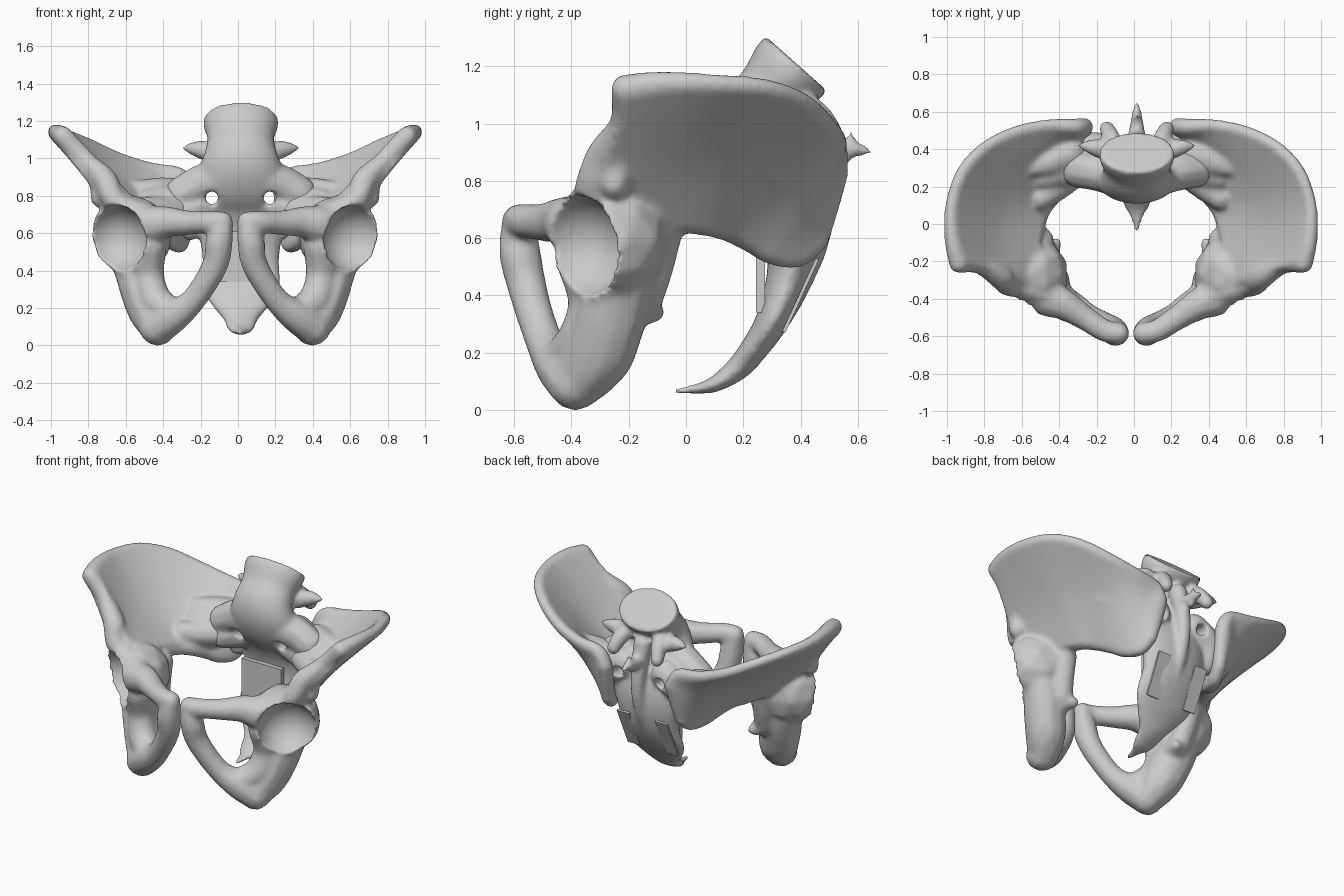
import bpy, bmesh, math
from mathutils import Vector, Matrix

if "Cube" in bpy.data.objects:
    bpy.data.objects.remove(bpy.data.objects["Cube"], do_unlink=True)

bone = bpy.data.materials.new("bone_grey")
bone.use_nodes = True
bone.diffuse_color = (0.6, 0.6, 0.6, 1)
for node in bone.node_tree.nodes:
    if node.type == 'BSDF_PRINCIPLED':
        node.inputs["Base Color"].default_value = (0.6, 0.6, 0.6, 1)
        node.inputs["Roughness"].default_value = 0.7


def spline(points, t):
    """Smooth curve through points of any dimension, t from 0 to 1."""
    pts = [Vector(p) for p in points]
    last = len(pts) - 1
    i = min(int(t * last), last - 1)
    f = t * last - i
    a, b, c, d = (pts[max(0, min(last, i + k))] for k in (-1, 0, 1, 2))
    return b + (c - a) * (f / 2) + (a * 2 - b * 5 + c * 4 - d) * (f * f / 2) \
        + (b * 3 - a - c * 3 + d) * (f ** 3 / 2)


def chain(bm, points, sides=(1,)):
    """Rounded rod along (x, y, z, radius) points."""
    steps = 8 * (len(points) - 1)
    for side in sides:
        for k in range(steps + 1):
            x, y, z, r = spline(points, k / steps)
            bmesh.ops.create_icosphere(bm, subdivisions=2, radius=r,
                                       matrix=Matrix.Translation((x * side, y, z)))


def loft(bm, path, steps=64, sides=32):
    """Solid of oval rings along (y, z, half width, half depth) points."""
    rings = []
    for k in range(steps + 1):
        t = k / steps
        y, z, w, d = spline(path, t)
        along = spline(path, min(1, t + 0.02)) - spline(path, max(0, t - 0.02))
        n = Vector((-along[1], along[0])).normalized()
        ring = []
        for s in range(sides):
            a = math.tau * s / sides
            off = n * d * math.sin(a)
            ring.append(bm.verts.new((w * math.cos(a), y + off.x, z + off.y)))
        rings.append(ring)
    for r0, r1 in zip(rings, rings[1:]):
        for s in range(sides):
            e = (s + 1) % sides
            bm.faces.new((r0[s], r0[e], r1[e], r1[s]))
    bm.faces.new(rings[0])
    bm.faces.new(rings[-1])


def blade(bm, rows, nu=40, nv=26):
    """Curved plate through rows of (x, y, z, half thickness) points."""
    def at(u, v):
        u, v = max(0, min(1, u)), max(0, min(1, v))
        return spline([spline(row, u) for row in rows], v)
    front, back = [], []
    for j in range(nv + 1):
        top, under = [], []
        for i in range(nu + 1):
            u, v, e = i / nu, j / nv, 0.01
            p = at(u, v)
            du = (at(u + e, v) - at(u - e, v)).to_3d()
            dv = (at(u, v + e) - at(u, v - e)).to_3d()
            n = du.cross(dv).normalized() * p[3]
            top.append(bm.verts.new(p.to_3d() + n))
            under.append(bm.verts.new(p.to_3d() - n))
        front.append(top)
        back.append(under)
    for g in (front, back):
        for j in range(nv):
            for i in range(nu):
                bm.faces.new((g[j][i], g[j][i + 1], g[j + 1][i + 1], g[j + 1][i]))
    border = [(0, i) for i in range(nu)] + [(j, nu) for j in range(nv)]
    border += [(nv, i) for i in range(nu, 0, -1)] + [(j, 0) for j in range(nv, 0, -1)]
    for (j, i), (m, n) in zip(border, border[1:] + border[:1]):
        bm.faces.new((front[j][i], front[m][n], back[m][n], back[j][i]))


def to_object(bm, name):
    bmesh.ops.recalc_face_normals(bm, faces=bm.faces)
    mesh = bpy.data.meshes.new(name)
    bm.to_mesh(mesh)
    bm.free()
    mesh.materials.append(bone)
    obj = bpy.data.objects.new(name, mesh)
    bpy.context.scene.collection.objects.link(obj)
    return obj


def fuse(obj, cutter, smooth, mirror=False):
    """Melt overlapping solids into one skin, cut it, soften it, bake it."""
    cutter.hide_render = True

    def remesh():
        mod = obj.modifiers.new("Fuse", 'REMESH')
        mod.mode = 'VOXEL'
        mod.voxel_size = 0.012
        mod.use_smooth_shade = True
    remesh()
    cut = obj.modifiers.new("Cut", 'BOOLEAN')
    cut.operation = 'DIFFERENCE'
    cut.solver = 'EXACT'
    cut.object = cutter
    remesh()
    soft = obj.modifiers.new("Soften", 'SMOOTH')
    soft.factor = 0.5
    soft.iterations = smooth
    if mirror:
        obj.modifiers.new("Other side", 'MIRROR').use_mirror_merge = False
    bpy.context.view_layer.update()
    baked = bpy.data.meshes.new_from_object(
        obj.evaluated_get(bpy.context.evaluated_depsgraph_get()))
    obj.modifiers.clear()
    obj.data = baked
    baked.materials.clear()
    baked.materials.append(bone)
    for poly in baked.polygons:
        poly.use_smooth = True
        poly.material_index = 0
    bpy.data.objects.remove(cutter, do_unlink=True)


# Hip bone: flared blade from crest to brim, front to back
crest = [(.92, -.21, 1.12, .055), (.955, -.08, 1.14, .045), (.96, .1, 1.14, .036),
         (.9, .28, 1.125, .034), (.78, .41, 1.075, .034), (.62, .49, 1, .035),
         (.45, .525, .945, .037), (.3, .52, .91, .045), (.25, .52, .83, .05)]
middle = [(.73, -.28, .9, .065), (.735, -.15, .89, .045), (.72, 0, .88, .03),
          (.685, .14, .875, .026), (.61, .26, .865, .028), (.51, .36, .84, .04),
          (.41, .42, .8, .055), (.32, .46, .76, .055), (.26, .49, .72, .05)]
brim = [(.6, -.32, .72, .09), (.55, -.2, .69, .08), (.515, -.05, .67, .065),
        (.48, .07, .655, .055), (.42, .15, .635, .05), (.37, .23, .59, .045),
        (.33, .3, .55, .045), (.29, .39, .535, .04), (.27, .46, .59, .04)]
hip = bmesh.new()
blade(hip, [crest, middle, brim])
chain(hip, crest)
chain(hip, [p[:3] + (min(p[3], .05),) for p in brim])
chain(hip, [crest[-1], middle[-1], brim[-1]])
# Thick inner mass carrying the joint with the sacrum
chain(hip, [(.53, .3, .83, .05), (.42, .34, .81, .09), (.33, .38, .8, .1)])
chain(hip, [(.48, .14, .73, .07), (.4, .2, .72, .08), (.32, .27, .72, .09)])
chain(hip, [(.47, .25, .77, .07), (.36, .29, .76, .1)])

# Front border with its lower spine, and the ridge toward the pubis
chain(hip, [crest[0], (.81, -.22, 1, .05), (.7, -.28, .89, .068),
            (.66, -.32, .8, .065), (.6, -.33, .74, .07), (.42, -.39, .68, .065)])
chain(hip, [(.8, -.2, .98, .045), (.735, -.23, .88, .05), (.72, -.25, .79, .055)])
# Socket body
chain(hip, [(.545, -.27, .59, .214), (.56, -.275, .59, .216)])
# Upper branch, pubic body and lower branch
chain(hip, [(.5, -.33, .65, .12), (.455, -.39, .645, .105), (.36, -.43, .66, .085),
            (.25, -.5, .655, .068), (.14, -.57, .66, .062), (.068, -.585, .66, .06)])
chain(hip, [(.068, -.585, .66, .06), (.085, -.58, .55, .075), (.1, -.56, .45, .072),
            (.155, -.53, .34, .068), (.235, -.49, .23, .07), (.33, -.44, .155, .09),
            (.42, -.39, .092, .094)])
# Seat bone rising behind the socket
chain(hip, [(.41, -.385, .09, .094), (.45, -.31, .19, .125), (.49, -.27, .3, .13),
            (.52, -.24, .42, .135), (.55, -.24, .55, .15)])
chain(hip, [(.36, -.41, .19, .085), (.43, -.36, .25, .09), (.46, -.33, .38, .085),
            (.46, -.36, .53, .1)])
chain(hip, [(.49, -.09, .62, .08), (.48, -.11, .5, .07), (.46, -.15, .38, .07)])
chain(hip, [(.46, -.2, .36, .08), (.43, -.14, .35, .055), (.4, -.1, .34, .03)])
hips = to_object(hip, "hip_bones")

socket = bmesh.new()
bmesh.ops.create_icosphere(socket, subdivisions=4, radius=.18,
                           matrix=Matrix.Translation((.642, -.382, .57)))
fuse(hips, to_object(socket, "socket_cutter"), 8, mirror=True)
hips.location.x = -.016

# Lowest vertebra with a flat tilted top, running on as the sacrum to the tail tip
spine = bmesh.new()
loft(spine, [(.385, 1.21, .2, .145), (.35, 1.17, .198, .142), (.3, 1.11, .178, .125),
             (.25, 1.04, .19, .13), (.24, .96, .22, .13), (.28, .86, .26, .13),
             (.34, .75, .27, .11), (.375, .61, .23, .095), (.36, .46, .205, .08),
             (.3, .31, .21, .058), (.235, .21, .15, .048), (.18, .145, .095, .042),
             (.1, .09, .07, .028), (.04, .075, .035, .018), (-.04, .066, .012, .01)])
both = (1, -1)
# Broad side wings meeting the hip bones
chain(spine, [(.1, .25, .9, .11), (.22, .28, .86, .105), (.31, .29, .81, .1)], both)
chain(spine, [(.1, .33, .78, .1), (.22, .3, .75, .1), (.31, .27, .71, .08)], both)
chain(spine, [(.15, .39, .82, .1), (.26, .4, .74, .09), (.27, .37, .62, .06)], both)
# Side spikes and joint knobs
chain(spine, [(.15, .39, 1.03, .06), (.23, .41, 1.05, .045), (.3, .42, 1.055, .014)], both)
chain(spine, [(.12, .4, 1.06, .06), (.14, .465, 1.02, .05), (.16, .51, .96, .042)], both)
# Rear ridge and rear spike
chain(spine, [(0, .43, 1, .06), (0, .47, .85, .05), (0, .48, .7, .045),
              (0, .45, .55, .04), (0, .4, .42, .03)])
chain(spine, [(0, .46, .9, .05), (0, .55, .91, .035), (0, .6, .91, .025), (0, .64, .9, .012)])
chain(spine, [(0, .55, .87, .02), (0, .57, .91, .025), (0, .575, .96, .014)])
sacrum = to_object(spine, "sacrum")

holes = bmesh.new()
for side in both:
    place = Matrix.Translation((side * .155, .4, .79)) @ Matrix.Rotation(math.pi / 2, 4, 'X')
    bmesh.ops.create_cone(holes, cap_ends=True, segments=24, radius1=.035,
                          radius2=.035, depth=1.2, matrix=place)
fuse(sacrum, to_object(holes, "nerve_hole_cutter"), 4)
sacrum.location.x = .015


# Flat plates in front of and behind the lower sacrum
def plate(name, size, location, tilt):
    bm = bmesh.new()
    bmesh.ops.create_cube(bm, size=1, matrix=Matrix.Diagonal((*size, 1)))
    obj = to_object(bm, name)
    obj.location = location
    obj.rotation_euler.x = tilt


plate("front_plate", (.29, .03, .27), (0, .26, .475), 0)
for side, label in ((1, "left"), (-1, "right")):
    plate(label + "_rear_plate", (.09, .012, .28), (side * .14, .4, .4), -.43)
